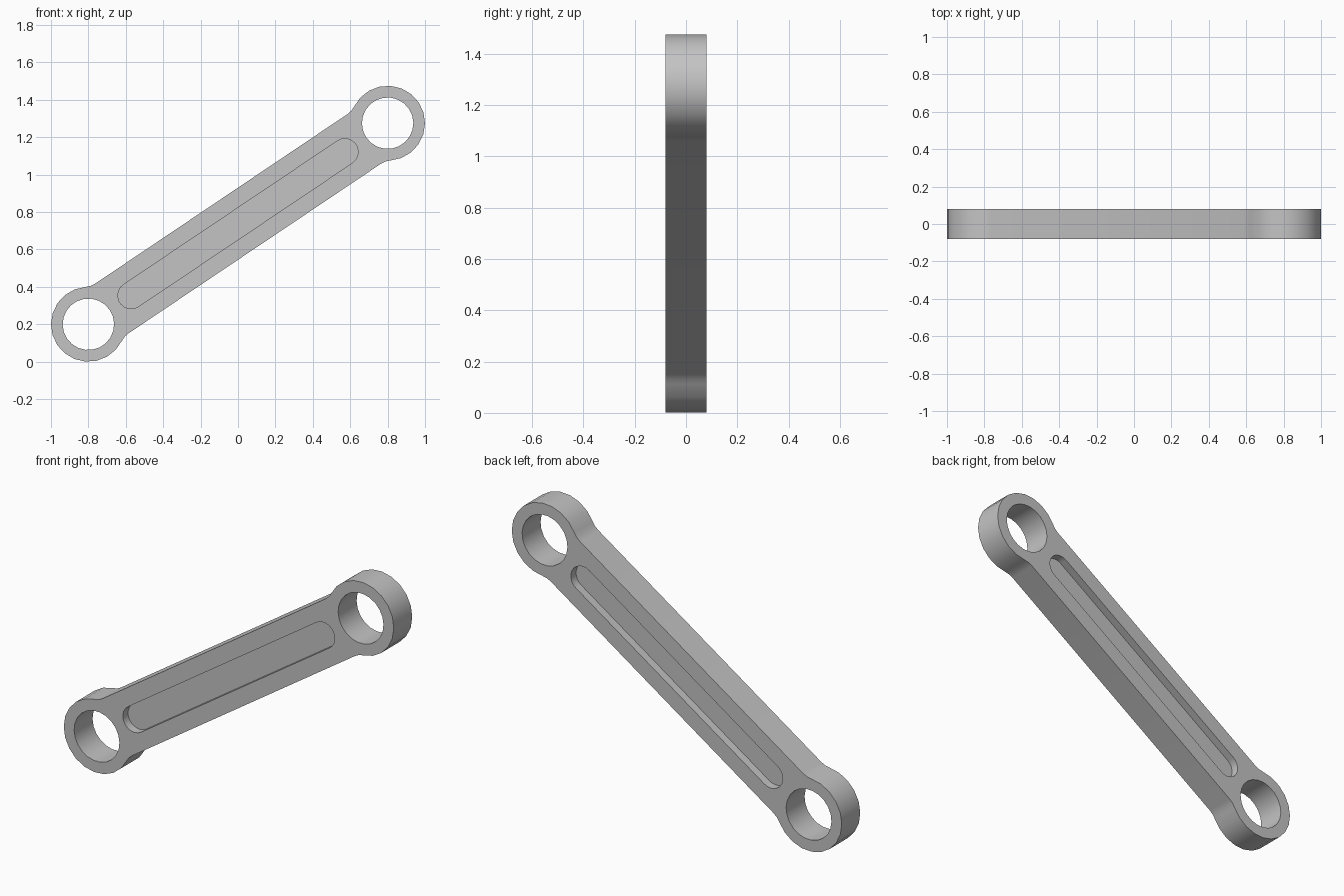
import bpy, bmesh
from math import sin, cos, atan2, hypot, sqrt, radians, degrees, pi

cube = bpy.data.objects.get("Cube")
if cube:
    bpy.data.objects.remove(cube, do_unlink=True)

# Dimensions, in the link's own frame: u along the bar, v across it
END_X, END_Z, MID_Z = 0.8, 0.5375, 0.7375
HALF = hypot(END_X, END_Z)
TILT = atan2(END_Z, END_X)
THICK, BAR = 0.16, 0.16
HUB_R, HOLE_R, FILLET_R = 0.2, 0.1375, 0.1
SLOT_HALF, SLOT_R, SLOT_DEPTH = 0.688, 0.071, 0.045

grey = bpy.data.materials.new("grey metal")
grey.use_nodes = True
grey.diffuse_color = (0.55, 0.55, 0.55, 1)
grey.node_tree.nodes["Principled BSDF"].inputs["Base Color"].default_value = grey.diffuse_color


def arc(u, v, r, start, end, steps):
    """Points on an arc, angles in degrees."""
    angles = [radians(start + (end - start) * i / steps) for i in range(steps + 1)]
    return [(u + r * cos(a), v + r * sin(a)) for a in angles]


def both_ends(points):
    """Close an outline by repeating one end turned half a circle."""
    return points + [(-u, -v) for u, v in points]


def prism(name, outline, y0, y1):
    """Extrude an outline from y0 to y1, tilted to the slope of the link."""
    bm = bmesh.new()
    c, s = cos(TILT), sin(TILT)
    face = bm.faces.new([bm.verts.new((u * c - v * s, y0, MID_Z + u * s + v * c))
                         for u, v in outline])
    result = bmesh.ops.extrude_face_region(bm, geom=[face])
    verts = [g for g in result["geom"] if isinstance(g, bmesh.types.BMVert)]
    bmesh.ops.translate(bm, verts=verts, vec=(0, y1 - y0, 0))
    bmesh.ops.recalc_face_normals(bm, faces=bm.faces)
    mesh = bpy.data.meshes.new(name)
    bm.to_mesh(mesh)
    bm.free()
    mesh.materials.append(grey)
    obj = bpy.data.objects.new(name, mesh)
    bpy.context.collection.objects.link(obj)
    return obj


# Link body: straight bar blending into a round hub at each end
reach = sqrt((HUB_R + FILLET_R) ** 2 - (BAR + FILLET_R) ** 2)
touch = degrees(atan2(BAR + FILLET_R, reach))
fillet_u, fillet_v = HALF - reach, BAR + FILLET_R
end = arc(fillet_u, -fillet_v, FILLET_R, 90, touch, 2)
end += arc(HALF, 0, HUB_R, touch - 180, 180 - touch, 14)[1:-1]
end += arc(fillet_u, fillet_v, FILLET_R, -touch, -90, 2)
link = prism("link_arm", both_ends(end), -THICK / 2, THICK / 2)

# Cutters: a through hole in each hub, a shallow slot in each face
cutters = [prism("hole_cutter", arc(side * HALF, 0, HOLE_R, 0, 360, 22)[:-1], -THICK, THICK)
           for side in (-1, 1)]
slot = both_ends(arc(SLOT_HALF, 0, SLOT_R, -90, 90, 11))
floor = THICK / 2 - SLOT_DEPTH
cutters += [prism("slot_cutter", slot, side * floor, side * THICK) for side in (-1, 1)]

bpy.ops.object.select_all(action="DESELECT")
bpy.context.view_layer.objects.active = link
link.select_set(True)
for cutter in cutters:
    cutter.hide_render = True
    cut = link.modifiers.new("cut", "BOOLEAN")
    cut.operation = "DIFFERENCE"
    cut.solver = "EXACT"
    cut.object = cutter
    bpy.ops.object.modifier_apply(modifier=cut.name)
    bpy.data.objects.remove(cutter, do_unlink=True)

bpy.ops.object.shade_smooth_by_angle(angle=radians(30))
